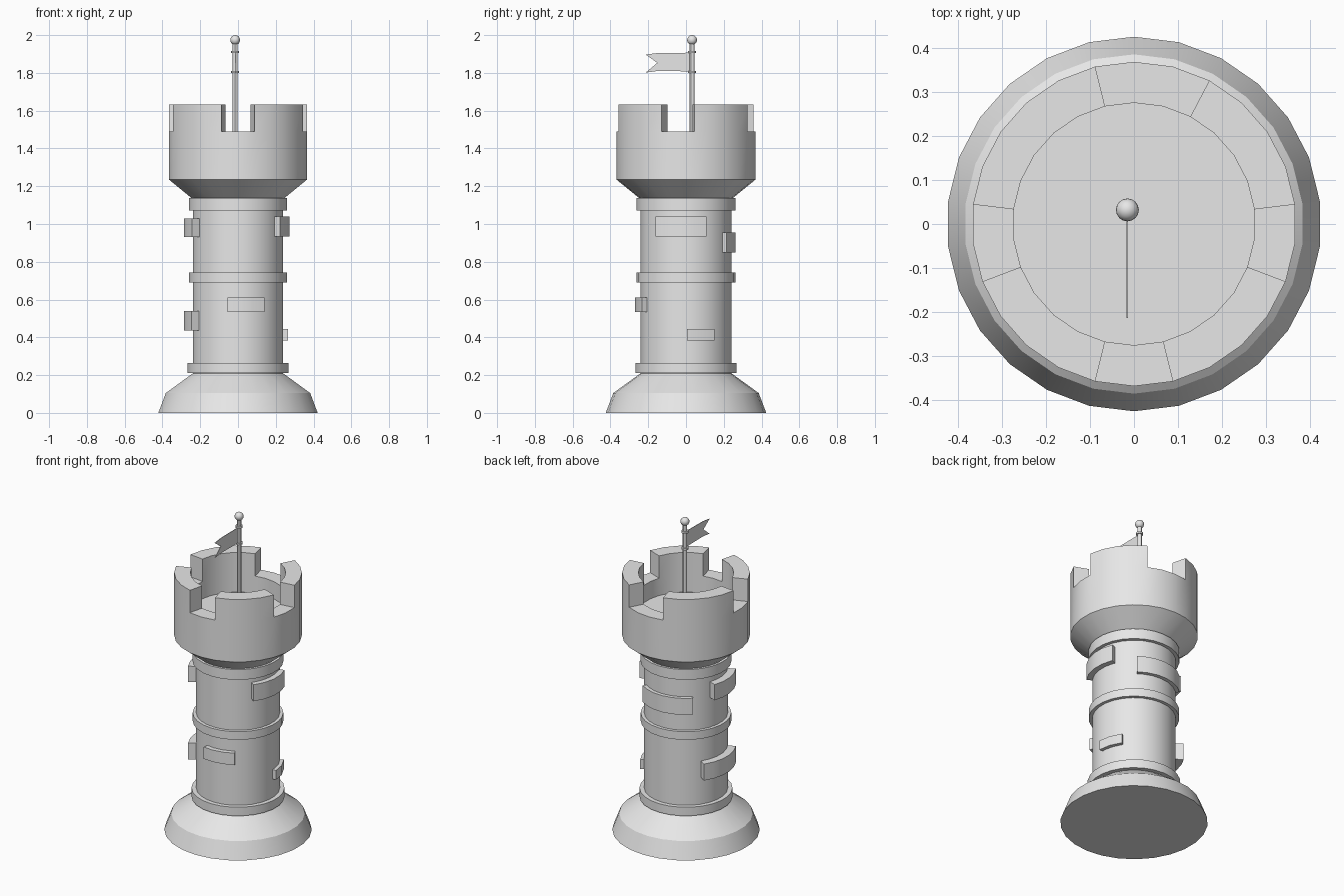
import bpy, bmesh, math
from mathutils import Vector

SIDES = 26
STEP = 2 * math.pi / SIDES

cube = bpy.data.objects.get("Cube")
if cube:
    bpy.data.objects.remove(cube, do_unlink=True)

stone = bpy.data.materials.new("light grey stone")
stone.use_nodes = True
stone.diffuse_color = (0.8, 0.8, 0.8, 1)
stone.node_tree.nodes["Principled BSDF"].inputs["Base Color"].default_value = (0.8, 0.8, 0.8, 1)


def finish(name, bm, smooth=True):
    bmesh.ops.recalc_face_normals(bm, faces=bm.faces[:])
    mesh = bpy.data.meshes.new(name)
    bm.to_mesh(mesh)
    bm.free()
    mesh.materials.append(stone)
    obj = bpy.data.objects.new(name, mesh)
    bpy.context.collection.objects.link(obj)
    if smooth:
        bpy.ops.object.select_all(action='DESELECT')
        obj.select_set(True)
        bpy.context.view_layer.objects.active = obj
        bpy.ops.object.shade_smooth_by_angle(angle=math.radians(30))
    return obj


def revolve(profile, sides=SIDES, x=0, y=0):
    """Turn (radius, z) points about a vertical axis; returns mesh and face bands."""
    bm = bmesh.new()
    rings = []
    for r, z in profile:
        if r == 0:
            rings.append([bm.verts.new((x, y, z))] * sides)
        else:
            rings.append([bm.verts.new((x + r * math.cos(math.pi / 2 + k * 2 * math.pi / sides),
                                        y + r * math.sin(math.pi / 2 + k * 2 * math.pi / sides), z))
                          for k in range(sides)])
    bands = []
    for lo, hi in zip(rings, rings[1:]):
        band = []
        for k in range(sides):
            n = (k + 1) % sides
            corners = list(dict.fromkeys((lo[k], lo[n], hi[n], hi[k])))
            band.append(bm.faces.new(corners))
        bands.append(band)
    return bm, bands


def curved_block(name, r0, r1, z0, z1, a0, a1):
    """Brick that follows the round wall between two angles in degrees."""
    bm = bmesh.new()
    a0, a1 = math.radians(a0), math.radians(a1)
    n = max(2, round((a1 - a0) / STEP))
    rows = []
    for k in range(n + 1):
        a = a0 + (a1 - a0) * k / n
        rows.append([bm.verts.new((r * math.cos(a), r * math.sin(a), z))
                     for r, z in ((r0, z0), (r1, z0), (r1, z1), (r0, z1))])
    for p, q in zip(rows, rows[1:]):
        for i in range(4):
            j = (i + 1) % 4
            bm.faces.new((p[i], p[j], q[j], q[i]))
    bm.faces.new(rows[0])
    bm.faces.new(rows[-1])
    finish(name, bm)


# Flared foot and round shaft
finish("base", revolve([(0, 0), (0.425, 0), (0.385, 0.105), (0.24, 0.21), (0, 0.21)])[0])
finish("shaft", revolve([(0, 0.2), (0.241, 0.2), (0.241, 1.15), (0, 1.15)])[0])

# Raised bands around the shaft
for name, r, z0, z1 in (("lower_band", 0.268, 0.21, 0.265),
                        ("middle_band", 0.261, 0.69, 0.742),
                        ("upper_band", 0.262, 1.072, 1.137)):
    finish(name, revolve([(0.2, z0), (r, z0), (r, z1), (0.2, z1), (0.2, z0)])[0])

# Crown with sunken floor; merlons are raised between the four gaps
bm, bands = revolve([(0, 1.135), (0.245, 1.135), (0.368, 1.235), (0.368, 1.49),
                     (0.275, 1.49), (0.275, 1.38), (0, 1.38)])
gaps = {24, 25, 0, 6, 7, 12, 13, 18, 19}
raised = [f for k, f in enumerate(bands[3]) if k not in gaps]
new = bmesh.ops.extrude_face_region(bm, geom=raised)["geom"]
bmesh.ops.translate(bm, vec=Vector((0, 0, 0.142)),
                    verts=[v for v in new if isinstance(v, bmesh.types.BMVert)])
bmesh.ops.delete(bm, geom=[f for f in raised if f.is_valid], context='FACES_ONLY')
finish("crown", bm)

# Protruding bricks
for name, r, z0, z1, a0, a1 in (
        ("brick_front", 0.271, 0.535, 0.61, -102, -59),
        ("brick_left_upper", 0.275, 0.935, 1.04, -36, 23),
        ("brick_left_lower", 0.264, 0.383, 0.443, 1, 35),
        ("brick_back", 0.264, 0.85, 0.955, 54, 134),
        ("brick_right_upper", 0.288, 0.93, 1.03, 160, 212),
        ("brick_right_lower", 0.288, 0.435, 0.54, 146, 211)):
    curved_block(name, 0.2, r, z0, z1, a0, a1)

# Flag pole with two rings and a ball on top
PX, PY = -0.015, 0.032
finish("pole", revolve([(0, 1.37), (0.013, 1.37), (0.013, 1.96), (0, 1.96)], 12, PX, PY)[0])
for name, z in (("pole_ring_lower", 1.805), ("pole_ring_upper", 1.91)):
    finish(name, revolve([(0.01, z - 0.006), (0.021, z - 0.006), (0.021, z + 0.006),
                          (0.01, z + 0.006), (0.01, z - 0.006)], 12, PX, PY)[0])
bm = bmesh.new()
bmesh.ops.create_uvsphere(bm, u_segments=16, v_segments=10, radius=0.026)
bmesh.ops.translate(bm, vec=Vector((PX, PY, 1.974)), verts=bm.verts[:])
finish("pole_ball", bm)

# Swallow-tailed flag
bm = bmesh.new()
outline = [(PY, 1.907), (-0.15, 1.905), (-0.213, 1.897), (-0.152, 1.853),
           (-0.213, 1.802), (-0.15, 1.81), (PY, 1.808)]
face = bm.faces.new([bm.verts.new((PX - 0.0015, y, z)) for y, z in outline])
new = bmesh.ops.extrude_face_region(bm, geom=[face], use_keep_orig=True)["geom"]
bmesh.ops.translate(bm, vec=Vector((0.003, 0, 0)),
                    verts=[v for v in new if isinstance(v, bmesh.types.BMVert)])
finish("flag", bm, smooth=False)
